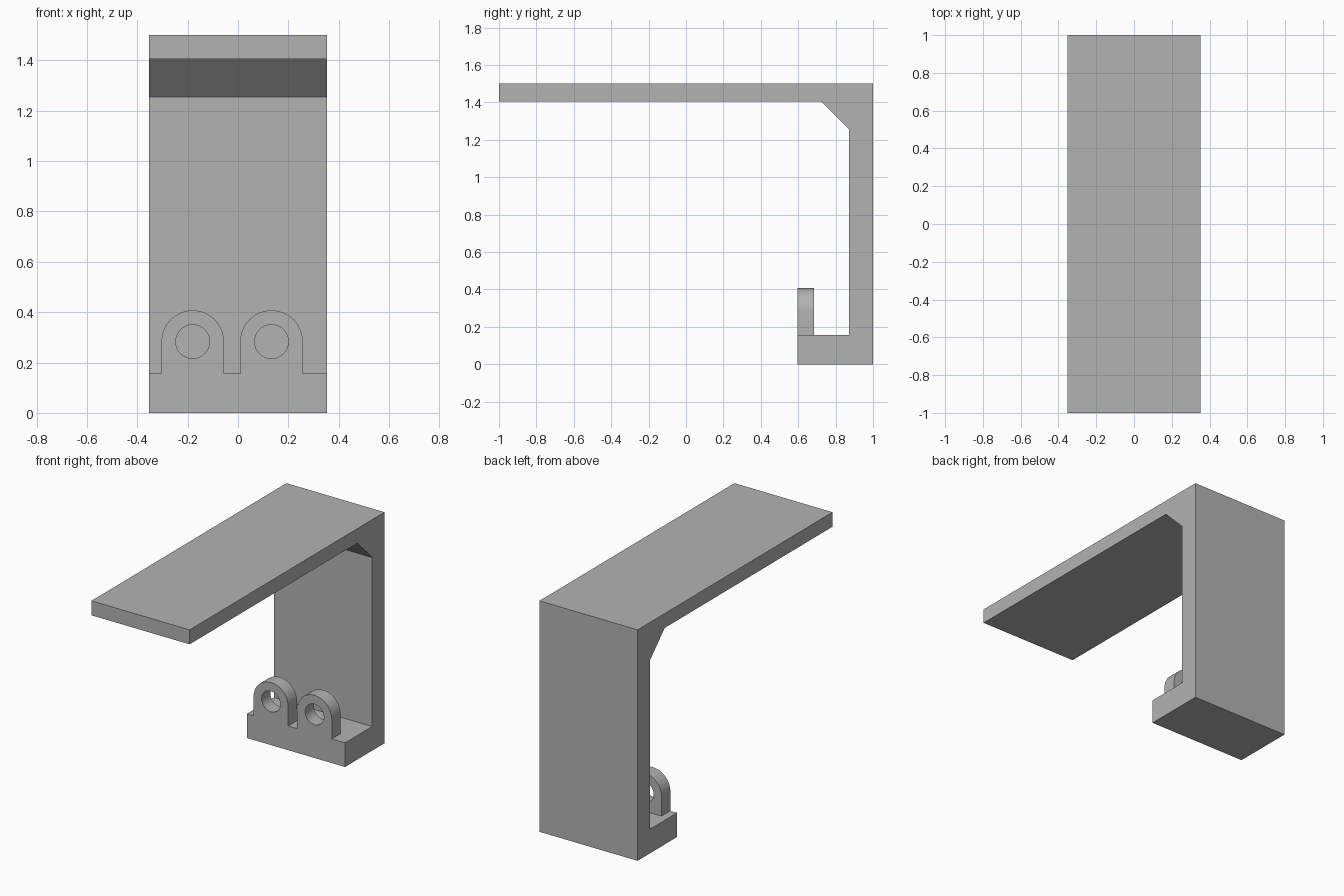
import bpy, bmesh, math
from mathutils import Matrix

cube = bpy.data.objects.get("Cube")
if cube:
    bpy.data.objects.remove(cube, do_unlink=True)

grey = bpy.data.materials.new("plain grey")
grey.use_nodes = True
grey.diffuse_color = (0.45, 0.45, 0.45, 1)
grey.node_tree.nodes["Principled BSDF"].inputs["Base Color"].default_value = (0.45, 0.45, 0.45, 1)

# Outline axes mapped into the world: profile in YZ, or facing the front in XZ
SIDE = Matrix(((0, 0, 1), (1, 0, 0), (0, 1, 0)))
FRONT = Matrix(((1, 0, 0), (0, 0, -1), (0, 1, 0)))


def arc(cx, cz, r, start, end, steps):
    angles = [start + (end - start) * i / steps for i in range(steps + 1)]
    return [(cx + r * math.cos(a), cz + r * math.sin(a)) for a in angles]


def extrude_outlines(name, outlines, depth, axes, location=(0, 0, 0)):
    """Extrude a filled outline (later outlines are holes) into a mesh."""
    curve = bpy.data.curves.new(name, "CURVE")
    curve.dimensions = "2D"
    curve.fill_mode = "BOTH"
    curve.extrude = depth / 2
    for points in outlines:
        spline = curve.splines.new("POLY")
        spline.points.add(len(points) - 1)
        for p, (u, v) in zip(spline.points, points):
            p.co = (u, v, 0, 1)
        spline.use_cyclic_u = True
    obj = bpy.data.objects.new(name, curve)
    bpy.context.collection.objects.link(obj)
    bpy.ops.object.select_all(action="DESELECT")
    obj.select_set(True)
    bpy.context.view_layer.objects.active = obj
    bpy.ops.object.convert(target="MESH")
    obj = bpy.context.view_layer.objects.active
    mesh = obj.data
    bm = bmesh.new()
    bm.from_mesh(mesh)
    bmesh.ops.remove_doubles(bm, verts=bm.verts, dist=1e-5)
    bmesh.ops.transform(bm, matrix=Matrix.Translation(location) @ axes.to_4x4(), verts=bm.verts)
    bmesh.ops.recalc_face_normals(bm, faces=bm.faces)
    bm.to_mesh(mesh)
    bm.free()
    mesh.materials.clear()
    mesh.materials.append(grey)
    for face in mesh.polygons:
        face.material_index = 0
    bpy.ops.object.shade_smooth_by_angle(angle=math.radians(30))
    return obj


# Bracket: foot, upright, chamfered corner and long top plate
base_top = 0.157
bracket = [(0.595, 0), (1, 0), (1, 1.5), (-1, 1.5), (-1, 1.406),
           (0.722, 1.406), (0.872, 1.255), (0.872, base_top), (0.595, base_top)]
extrude_outlines("bracket", [bracket], 0.705, SIDE)

# Two round-topped lugs with through holes, flush with the front of the foot
radius, hole_z = 0.124, 0.283
for name, x in (("right_lug", -0.18), ("left_lug", 0.133)):
    outer = [(-radius, base_top), (radius, base_top)] + arc(0, hole_z, radius, 0, math.pi, 32)
    hole = arc(0, hole_z, 0.067, 0, math.tau, 48)[:-1]
    extrude_outlines(name, [outer, hole], 0.09, FRONT, (x, 0.64, 0))
